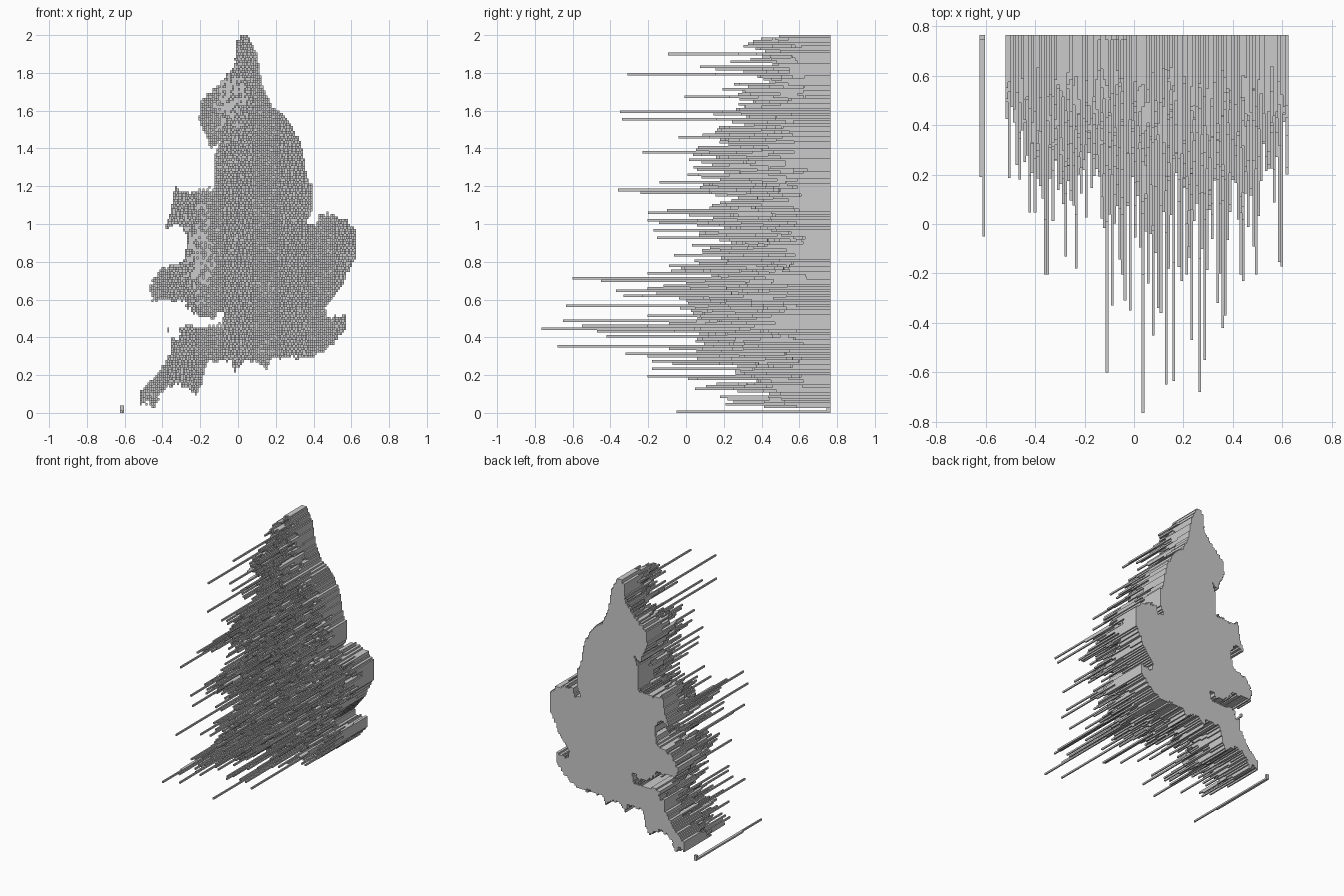
import bpy, math, random
from mathutils import noise, Vector

if "Cube" in bpy.data.objects:
    bpy.data.objects.remove(bpy.data.objects["Cube"])

random.seed(7)
DX, DZ = 0.0104, 2.0 / 150       # cell size
NX, NZ = 120, 150
X0, BACK = -NX * DX / 2, 0.765
FLAT = 0.02                      # thickness of empty cells
BASE = 0.12                      # height of the lowest bars

# coastline in the front plane (x, z), clockwise from the northern tip
COAST = [
    (.035, 2.01), (.10, 1.91), (.125, 1.74), (.185, 1.62), (.27, 1.555), (.315, 1.46),
    (.34, 1.40), (.365, 1.25), (.40, 1.18), (.40, 1.08), (.365, 1.01), (.42, .99),
    (.425, 1.05), (.50, 1.05), (.565, 1.03), (.62, .96), (.62, .82), (.57, .72),
    (.54, .655), (.495, .60), (.46, .565), (.475, .50), (.57, .52), (.578, .47),
    (.525, .39), (.445, .32), (.38, .295), (.17, .29), (.155, .225), (.10, .27),
    (.05, .285), (-.02, .22), (-.035, .27), (-.165, .27), (-.19, .15), (-.225, .10),
    (-.31, .155), (-.39, .125), (-.43, .07), (-.445, .02), (-.47, .06), (-.52, .045),
    (-.52, .11), (-.425, .205), (-.35, .325), (-.35, .39), (-.305, .40), (-.31, .455),
    (-.09, .465), (-.07, .52), (-.09, .55), (-.125, .50), (-.18, .505), (-.26, .55),
    (-.285, .59), (-.455, .60), (-.47, .665), (-.415, .76), (-.28, .81), (-.27, .945),
    (-.31, 1.0), (-.385, .97), (-.36, 1.05), (-.335, 1.195), (-.285, 1.165), (-.125, 1.19),
    (-.12, 1.385), (-.085, 1.44), (-.145, 1.405), (-.205, 1.555), (-.19, 1.67),
    (-.125, 1.715), (-.02, 1.83), (-.005, 1.965)]

# tallest bars: x, z, y of the tip
SPIKES = [
    (.035, .45, -.765), (.26, .35, -.68), (.13, .49, -.65), (.165, .565, -.635),
    (-.11, .715, -.60), (.29, .455, -.55), (.23, .43, -.47), (.075, .70, -.45),
    (.355, .40, -.42), (.37, .65, -.37), (-.02, 1.59, -.35), (.11, 1.18, -.36),
    (-.035, 1.79, -.31), (.095, 1.55, -.34), (.335, .31, -.32), (.44, .625, -.23),
    (.19, 1.38, -.23), (-.23, .23, -.18), (-.09, .625, -.33), (.06, 1.17, -.24)]


def inside(x, z):
    hit = False
    for (xa, za), (xb, zb) in zip(COAST, COAST[1:] + COAST[:1]):
        if (za > z) != (zb > z) and x < (xb - xa) * (z - za) / (zb - za) + xa:
            hit = not hit
    return hit


def bump(x, z, cx, cz, rx, rz):
    return math.exp(-((x - cx) / rx) ** 2 - ((z - cz) / rz) ** 2)


def cell_height(x, z):
    # sparse uplands are partly empty
    sparse = max(bump(x, z, -.2, .85, .11, .33), bump(x, z, -.04, 1.68, .14, .25))
    patch = noise.noise(Vector((x * 35, z * 35, 3.1))) * .5 + random.uniform(-.3, .3)
    if sparse * .8 + patch > .62:
        return FLAT
    scale = (.085 + .025 * bump(x, z, .1, .5, .4, .25)) * (1 - .3 * sparse)
    return BASE + min(random.gammavariate(1.9, scale), .85)


def cell_at(x, z):
    return int((x - X0) / DX), int(z / DZ)


# height of every land cell, with a slightly ragged coast
land = {}
for i in range(NX):
    for j in range(NZ):
        x, z = X0 + (i + .5) * DX, (j + .5) * DZ
        if inside(x, z + random.uniform(-.011, .011)):
            land[i, j] = cell_height(x, z)
for x, z, tip in SPIKES:
    land[cell_at(x, z)] = BACK - tip
land[cell_at(.035, 1.995)] = .2

# small islands
far_island = {(i, j): FLAT for i in range(2) for j in range(3)}
far_island.update({(0, 0): .575, (1, 0): .815})
mid_island = {cell_at(-.365, .435): .14, cell_at(-.365, .447): .02}


def build_bars(name, cells):
    """Stepped solid: front and back caps plus the walls between unequal cells."""
    verts, faces, index = [], [], {}

    def vert(i, j, h):
        key = (i, j, round(h, 5))
        if key not in index:
            index[key] = len(verts)
            verts.append((X0 + i * DX, BACK - h, j * DZ))
        return index[key]

    def quad(*corners):
        faces.append([vert(*c) for c in corners])

    for (i, j), h in cells.items():
        ring = [(i, j), (i + 1, j), (i + 1, j + 1), (i, j + 1)]
        quad(*[(a, b, h) for a, b in ring])
        quad(*[(a, b, 0) for a, b in reversed(ring)])
        around = [(i, j - 1), (i + 1, j), (i, j + 1), (i - 1, j)]
        for k, other in enumerate(around):
            low = cells.get(other, 0)
            if h > low:
                p, q = ring[k], ring[(k + 1) % 4]
                quad((*q, h), (*p, h), (*p, low), (*q, low))
    mesh = bpy.data.meshes.new(name)
    mesh.from_pydata(verts, [], faces)
    mesh.update()
    obj = bpy.data.objects.new(name, mesh)
    bpy.context.collection.objects.link(obj)


build_bars("mainland_bars", land)
build_bars("far_island_bars", far_island)
build_bars("mid_island_bars", mid_island)
